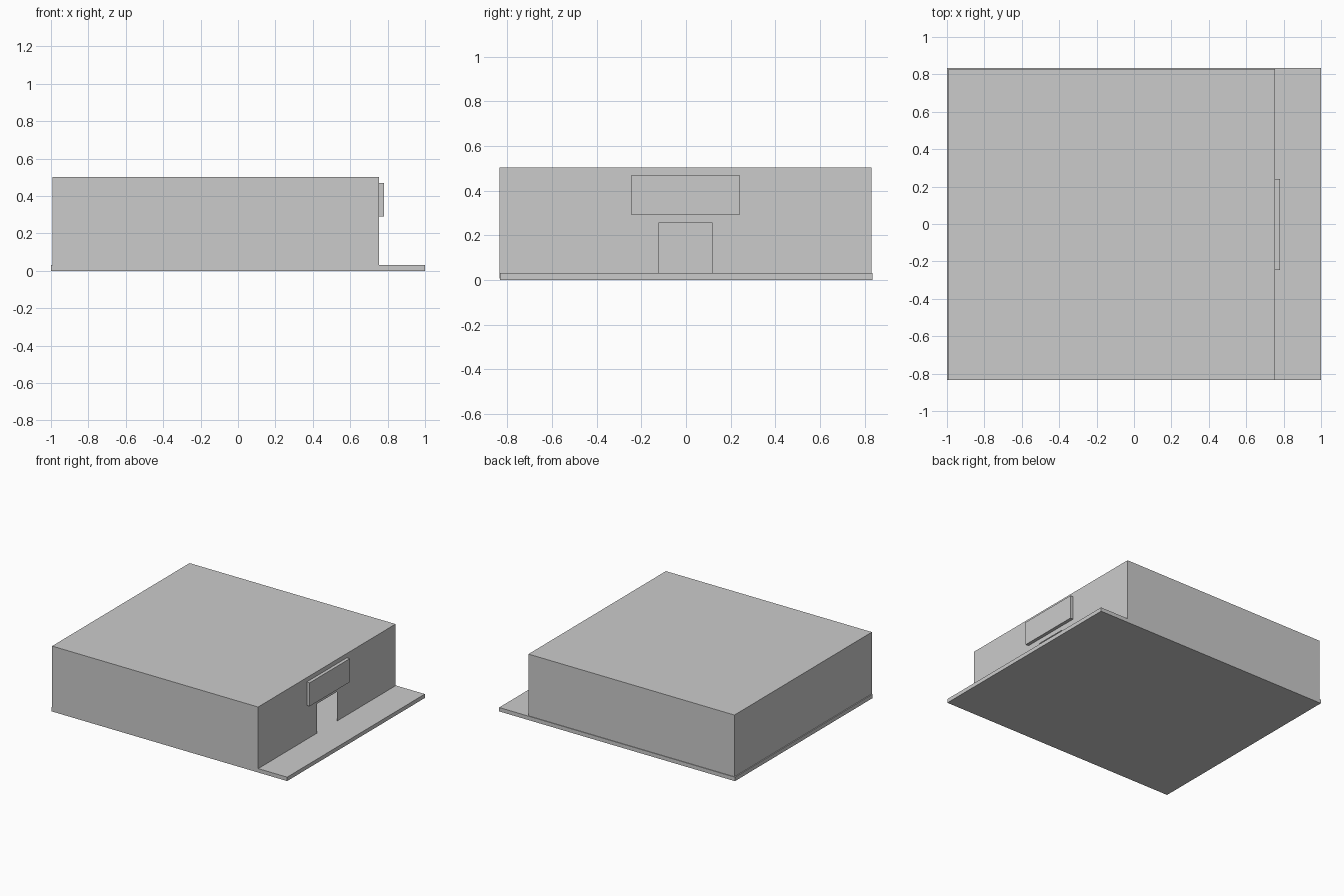
import bpy

if "Cube" in bpy.data.objects:
    bpy.data.objects.remove(bpy.data.objects["Cube"])


def mesh_object(name, verts, faces):
    mesh = bpy.data.meshes.new(name)
    mesh.from_pydata(verts, [], faces)
    mesh.update()
    obj = bpy.data.objects.new(name, mesh)
    bpy.context.collection.objects.link(obj)
    return obj


def box(name, lo, hi):
    bpy.ops.mesh.primitive_cube_add(size=1, location=[(a + b) / 2 for a, b in zip(lo, hi)])
    obj = bpy.context.object
    obj.name = name
    obj.scale = [b - a for a, b in zip(lo, hi)]
    bpy.ops.object.transform_apply(location=False, rotation=False, scale=True)
    return obj


# Floor slab, extending past the entrance as a porch
box("floor_slab", (-1, -0.833, 0), (1, 0.835, 0.03))

# Thin-walled hollow building: open below, doorway notched into the entrance wall
X0, X1, Y0, Y1, Z0, Z1 = -0.992, 0.755, -0.835, 0.83, 0.006, 0.503
D0, D1, DZ = -0.123, 0.118, 0.255
verts = [
    (X0, Y0, Z0), (X1, Y0, Z0), (X1, Y1, Z0), (X0, Y1, Z0),
    (X0, Y0, Z1), (X1, Y0, Z1), (X1, Y1, Z1), (X0, Y1, Z1),
    (X1, D0, Z0), (X1, D0, DZ), (X1, D1, DZ), (X1, D1, Z0),
]
faces = [
    (4, 5, 6, 7),                    # roof
    (0, 1, 5, 4),                    # front wall
    (2, 3, 7, 6),                    # back wall
    (3, 0, 4, 7),                    # rear end wall
    (1, 8, 9, 10, 11, 2, 6, 5),      # entrance wall with doorway
]
mesh_object("building_shell", verts, faces)

# Blank sign board above the doorway
box("sign_board", (0.755, -0.245, 0.29), (0.78, 0.24, 0.47))
